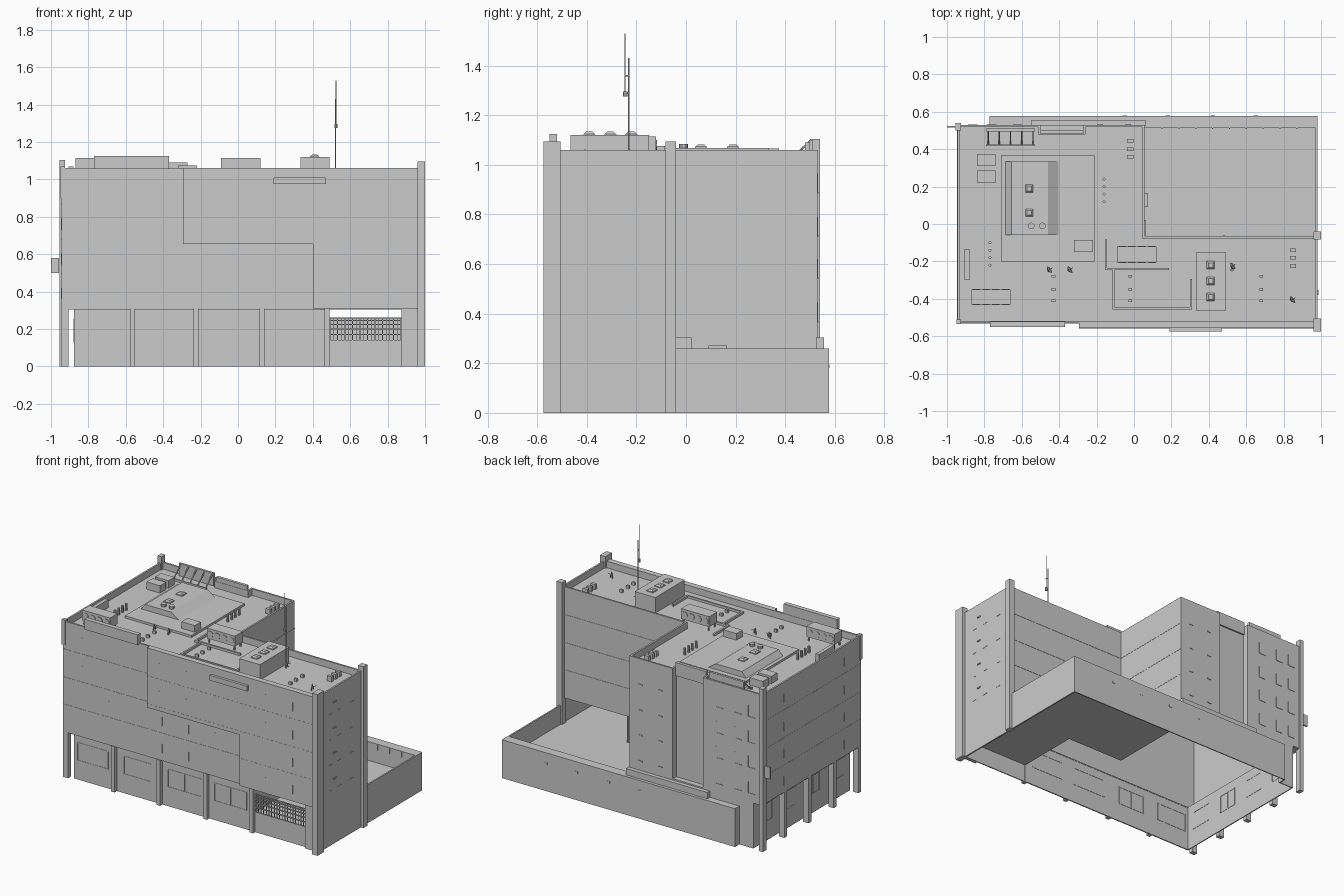
import bpy, bmesh
from math import pi
from mathutils import Vector, Matrix


def finish(name, bm):
    me = bpy.data.meshes.new(name)
    bm.to_mesh(me)
    bm.free()
    ob = bpy.data.objects.new(name, me)
    bpy.context.collection.objects.link(ob)
    return ob


def add_box(bm, x0, x1, y0, y1, z0, z1):
    m = Matrix.Translation(((x0 + x1) / 2, (y0 + y1) / 2, (z0 + z1) / 2))
    bmesh.ops.create_cube(bm, size=1, matrix=m @ Matrix.Diagonal((x1 - x0, y1 - y0, z1 - z0, 1)))


def boxes(name, items):
    bm = bmesh.new()
    for b in items:
        add_box(bm, *b)
    return finish(name, bm)


def add_rod(bm, a, b, r, n=6, r2=None):
    a, b = Vector(a), Vector(b)
    m = Matrix.Translation((a + b) / 2) @ (b - a).to_track_quat('Z', 'Y').to_matrix().to_4x4()
    bmesh.ops.create_cone(bm, cap_ends=True, segments=n, radius1=r,
                          radius2=r if r2 is None else r2, depth=(b - a).length, matrix=m)


def rods(name, items):
    bm = bmesh.new()
    for i in items:
        add_rod(bm, *i)
    return finish(name, bm)


def walls(name, pts, z0, z1, thick):
    """Open-bottomed ring of walls, thickened inwards."""
    bm = bmesh.new()
    lo = [bm.verts.new((x, y, z0)) for x, y in pts]
    hi = [bm.verts.new((x, y, z1)) for x, y in pts]
    for i in range(len(pts)):
        j = (i + 1) % len(pts)
        bm.faces.new((lo[i], lo[j], hi[j], hi[i]))
    ob = finish(name, bm)
    s = ob.modifiers.new("thickness", 'SOLIDIFY')
    s.thickness, s.offset, s.use_even_offset = thick, -1, True


def plate(name, pts, z):
    bm = bmesh.new()
    bm.faces.new([bm.verts.new((x, y, z)) for x, y in pts])
    finish(name, bm)


def prism(name, pts, y0, y1):
    """Extrude an x/z profile along y."""
    bm = bmesh.new()
    f = bm.faces.new([bm.verts.new((x, y0, z)) for x, z in pts])
    r = bmesh.ops.extrude_face_region(bm, geom=[f])
    bmesh.ops.translate(bm, vec=(0, y1 - y0, 0),
                        verts=[v for v in r['geom'] if isinstance(v, bmesh.types.BMVert)])
    bmesh.ops.recalc_face_normals(bm, faces=bm.faces)
    return finish(name, bm)


ROOF, TOP, BASE = 1.015, 1.06, 0.31

# main L-shaped upper storeys and roof
upper = [(-.945, -.53), (.98, -.53), (.98, -.065), (.055, -.065), (.055, .53), (-.27, .53),
         (-.27, .49), (-.5, .49), (-.5, .53), (-.945, .53)]
walls("upper_walls", upper, BASE, TOP, .012)
plate("roof_deck", upper, ROOF)

# ground storey: street walls reach the ground, inner walls stand on the yard floor
boxes("ground_walls", [(-.875, .485, -.51, -.502, 0, BASE), (-.877, -.87, -.51, .53, 0, BASE),
                       (-.875, -.77, .523, .53, 0, BASE), (-.77, .055, .523, .53, .25, BASE + .002),
                       (.478, .485, -.505, -.06, .125, BASE),
                       (.055, .485, -.072, -.065, .125, BASE), (.048, .055, -.07, .53, .125, BASE)])
boxes("overhang_soffit", [(-.94, -.87, -.525, .525, .305, .312), (-.88, .98, -.525, -.5, .305, .312),
                          (.48, .975, -.525, -.065, .305, .312)])

# stepped facade cladding, front
prism("front_cladding", [(-.295, TOP), (-.295, .655), (.4, .655), (.4, BASE), (.97, BASE), (.97, TOP)],
      -.557, -.53)
boxes("facade_sign_box", [(.19, .47, -.575, -.555, .975, 1.01)])
boxes("raised_parapets", [(-.77, -.37, -.55, -.52, 1.055, 1.125), (-.5, -.27, .48, .5, 1.0, 1.09)])
boxes("side_sign", [(-1, -.957, .515, .525, .5, .58)])

# corner pillars and colonnade
boxes("corner_pillars", [(.96, 1, -.575, -.505, 0, 1.095), (.96, 1, -.082, -.04, 0, 1.095),
                         (-.955, -.925, .5, .54, 0, 1.105), (-.95, -.925, -.535, -.51, .9, 1.07)])
boxes("colonnade", [(x - .013, x + .013, -.535, -.508, 0, BASE) for x in (-.565, -.225, .128, .475)]
      + [(-.945, -.905, y - .015, y + .015, 0, BASE) for y in (-.515, -.25, .02, .28)])

# walled yard at the back, passage under the front block; hollow underneath
boxes("yard_floor", [(.05, .975, -.07, .57, .122, .132), (.48, .975, -.505, -.06, .122, .132)])
boxes("yard_walls", [(.97, .98, -.06, .577, 0, .26), (-.77, .98, .57, .577, 0, .26),
                     (.055, .975, .512, .572, .13, .26), (-.77, .06, .52, .575, .25, .26),
                     (-.55, .062, .525, .557, .258, .303), (-.772, -.765, .52, .577, 0, .26),
                     (-.5, -.27, .485, .53, .3, BASE)])
boxes("yard_units", [(.055, .075, .09, .165, .13, .272), (.055, .065, -.064, .022, .13, .303)])
boxes("passage_walls", [(.97, .98, -.53, -.06, 0, BASE), (.48, .97, -.512, -.505, 0, .135),
                        (.875, .97, -.53, -.505, 0, BASE)])
boxes("yard_wall_lamps", [(x - .012, x + .012, .575, .579, .18, .195) for x in (.65, .42, .18, -.05)]
      + [(x - .003, x + .003, .508, .513, .22, .257) for x in [.15 + .09 * i for i in range(9)]])

# lattice gate
boxes("gate", [(.49 + i * .02, .494 + i * .02, -.515, -.511, .132, .262) for i in range(20)]
      + [(.488, .88, -.517, -.509, z - .003, z + .003) for z in (.137, .17, .2, .225, .245, .259)])

# shopfront frames: front bays and left side bays
frames = []
for x0, x1 in ((-.85, -.62), (-.5, -.3), (-.17, .08), (.18, .42)):
    for x in (x0, (x0 + x1) / 2, x1):
        frames.append((x - .003, x + .003, -.512, -.5, .13, .25))
    frames += [(x0, x1, -.512, -.5, z - .003, z + .003) for z in (.13, .25)]
for y0, y1 in ((-.45, -.3), (-.18, -.04), (.08, .22), (.33, .46)):
    for y in (y0, (y0 + y1) / 2, y1):
        frames.append((-.879, -.868, y - .003, y + .003, .13, .25))
    frames += [(-.879, -.868, y0, y1, z - .003, z + .003) for z in (.13, .25)]
boxes("shop_frames", frames)

# floor lines and panel joints on the upper facades
lines = []
for z in (.495, .68, .87):
    xs = .4 if z < .655 else -.295
    lines += [(-.944, xs, -.5315, -.529, z - .002, z + .002), (xs + .002, .97, -.558, -.555, z - .002, z + .002),
              (-.946, -.943, -.52, .5, z - .002, z + .002),
              (.055, .97, -.066, -.063, z - .002, z + .002),
              (.053, .0565, -.06, .53, z - .002, z + .002)]
for z in (.31, .495, .68, .87):
    for i in range(9):
        x = -.8 + .2 * i
        clad = x > .41 or (x > -.295 and z > .655)
        y = -.558 if clad else -.5315
        lines.append((x - .002, x + .002, y, y + .003, z + .05, z + .11))
    for y in (-.35, 0, .3):
        lines.append((-.946, -.943, y - .002, y + .002, z + .05, z + .11))
boxes("facade_joints", lines)

# window jambs and sills on the right end and back of the wing
wins = []
for z in (.37, .545, .715, .89):
    for y in (-.4, -.3, -.17):
        wins.append((.979, .982, y - .025, y + .01, z, z + .004))
    wins.append((.978, .986, -.38, -.352, z + .07, z + .078))
    for x in (-.86, -.76, -.62):
        wins.append((x - .028, x + .02, .529, .533, z - .004, z))
        wins.append((x + .02, x + .024, .529, .532, z, z + .075))
    for x in (-.18, -.03):
        wins.append((x - .015, x + .015, .529, .534, z - .006, z))
boxes("windows", wins)

# roof plant platform with hipped lantern
boxes("roof_platform", [(-.71, -.21, -.2, .37, 1.01, 1.03)])
prism("roof_lantern", [(-.69, 1.025), (-.395, 1.025), (-.46, 1.068), (-.655, 1.068)], -.06, .335)

# stair house and roof boxes
boxes("stair_house", [(.335, .49, -.465, -.15, 1.01, 1.12)])
boxes("roof_units", [(-.84, -.74, .31, .375, 1.01, 1.065), (-.84, -.74, .22, .285, 1.01, 1.065),
                     (-.32, -.22, -.15, -.085, 1.02, 1.075)])

# square skylights with bevelled tops
sky = bmesh.new()
for x, y, z in ((.41, -.22, 1.12), (.41, -.305, 1.12), (.41, -.39, 1.12), (-.56, .19, 1.068), (-.56, .06, 1.068)):
    add_box(sky, x - .024, x + .024, y - .024, y + .024, z - .005, z + .005)
    bmesh.ops.create_cone(sky, cap_ends=True, segments=4, radius1=.03, radius2=.018, depth=.009,
                          matrix=Matrix.Translation((x, y, z + .0095)) @ Matrix.Rotation(pi / 4, 4, 'Z'))
finish("skylights", sky)

# air conditioner banks on legs, with fan discs
ac = bmesh.new()
for x0, x1, y0, y1 in ((-.87, -.66, -.43, -.35), (-.09, .12, -.205, -.12)):
    add_box(ac, x0, x1, y0, y1, 1.045, 1.115)
    for i in range(4):
        x = x0 + (i + .5) * (x1 - x0) / 4
        for y, s in ((y0, -1), (y1, 1)):
            add_rod(ac, (x, y, 1.08), (x, y + s * .003, 1.08), .021, 10)
    for x in (x0 + .01, x1 - .01):
        for y in (y0 + .01, y1 - .01):
            add_box(ac, x - .004, x + .004, y - .004, y + .004, 1.01, 1.05)
add_box(ac, -.905, -.88, -.3, -.135, 1.01, 1.07)
finish("air_conditioners", ac)

# pipe runs
runs = [[(-.15, -.09), (-.15, -.24), (.18, -.24)], [(-.11, -.24), (-.11, -.45), (.305, -.45), (.305, -.3)]]
boxes("roof_pipes", [(min(a[0], b[0]) - .006, max(a[0], b[0]) + .006, min(a[1], b[1]) - .006,
                      max(a[1], b[1]) + .006, 1.012, 1.03) for r in runs for a, b in zip(r, r[1:])])

# vents
rods("round_vents", [((x, y, 1.01), (x, y, 1.06), .008, 8) for x, ys in
                     ((-.77, (-.1, -.14, -.18, -.22)), (-.16, (.24, .2, .16, .12))) for y in ys]
     + [((x, -.01, 1.02), (x, -.01, 1.085), .018, 10) for x in (-.55, -.49)])
boxes("square_vents", [(x - .01, x + .01, y - .007, y + .007, 1.01, 1.035)
                       for x in (-.43, -.02, .68) for y in (-.28, -.35, -.41)]
      + [(x - .017, x + .017, y - .01, y + .01, 1.01, 1.05)
         for x, ys in ((.85, (-.14, -.18, -.225)), (-.02, (.445, .4, .36))) for y in ys])

# rear slanted rooftop panel on struts
boxes("rear_panel", [(-.79, -.53, .495, .51, 1.015, 1.1), (-.79, -.53, .416, .424, 1.012, 1.03)])
rods("rear_panel_struts", [((-.78 + i * .06, .42, 1.02), (-.78 + i * .06, .5, 1.095), .004) for i in range(5)])

# satellite dishes
dishes = []
for x, y in ((-.46, -.25), (-.35, -.25), (.84, -.41), (.52, -.23)):
    c, d = Vector((x, y, 1.04)), Vector((.7, .5, .3)).normalized()
    dishes += [((x, y, 1.01), c, .004), (c, c + d * .01, .008, 10, .02), (c, c + d * .03, .002)]
rods("satellite_dishes", dishes)

# antenna mast
rods("antenna_mast", [((.522, -.23, 1.01), (.522, -.23, 1.43), .003), ((.524, -.245, 1.28), (.524, -.245, 1.53), .002),
                      ((.522, -.23, 1.36), (.524, -.248, 1.36), .003), ((.522, -.228, 1.29), (.524, -.248, 1.29), .004),
                      ((.524, -.245, 1.275), (.524, -.245, 1.295), .009, 8)])
